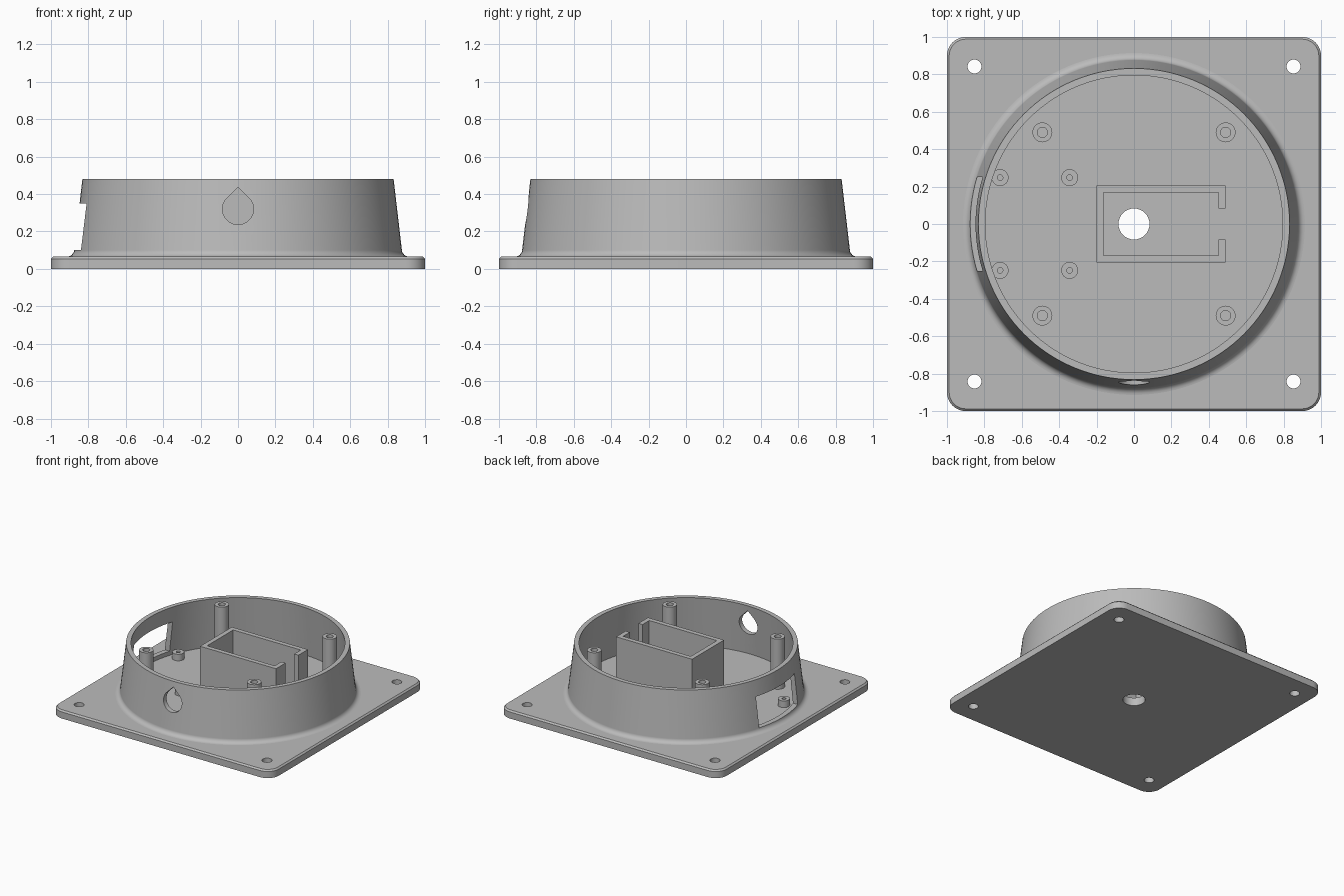
import bpy, bmesh
from math import sin, cos, pi, radians
from mathutils import Matrix

if "Cube" in bpy.data.objects:
    bpy.data.objects.remove(bpy.data.objects["Cube"], do_unlink=True)

GREY = (0.5, 0.5, 0.5, 1)
grey = bpy.data.materials.new("light grey plastic")
grey.use_nodes = True
grey.diffuse_color = GREY
grey.node_tree.nodes["Principled BSDF"].inputs["Base Color"].default_value = GREY

PLATE_TOP, RIM = 0.066, 0.48


def finish(name, bm):
    bmesh.ops.recalc_face_normals(bm, faces=bm.faces)
    mesh = bpy.data.meshes.new(name)
    bm.to_mesh(mesh)
    bm.free()
    mesh.materials.append(grey)
    obj = bpy.data.objects.new(name, mesh)
    bpy.context.collection.objects.link(obj)
    return obj


def prism(name, outline, low, high, matrix=None, chamfer=0):
    """Extrude a flat outline upward, optionally chamfering its top rim."""
    bm = bmesh.new()
    base = bm.faces.new([bm.verts.new((x, y, low)) for x, y in outline])
    grown = bmesh.ops.extrude_face_region(bm, geom=[base])["geom"]
    top = [v for v in grown if isinstance(v, bmesh.types.BMVert)]
    bmesh.ops.translate(bm, verts=top, vec=(0, 0, high - low))
    if chamfer:
        rim = [e for e in bm.edges if all(v in top for v in e.verts)]
        bmesh.ops.bevel(bm, geom=rim, offset=chamfer, segments=1, affect='EDGES')
    if matrix:
        bm.transform(matrix)
    return finish(name, bm)


def lathe(name, profile, steps, x=0, y=0):
    """Turn a closed (radius, height) profile round a vertical axis."""
    bm = bmesh.new()
    rings = []
    for i in range(steps):
        a = 2 * pi * i / steps
        rings.append([bm.verts.new((x + r * cos(a), y + r * sin(a), z)) for r, z in profile])
    for i, ring in enumerate(rings):
        after = rings[(i + 1) % steps]
        for j in range(len(profile)):
            k = (j + 1) % len(profile)
            bm.faces.new((ring[j], after[j], after[k], ring[k]))
    return finish(name, bm)


def arc(cx, cy, r, start, end, steps):
    angles = [radians(start + (end - start) * i / steps) for i in range(steps + 1)]
    return [(cx + r * cos(a), cy + r * sin(a)) for a in angles]


def rectangle(x0, x1, y0, y1):
    return [(x0, y0), (x1, y0), (x1, y1), (x0, y1)]


def cut(obj, cutters):
    for cutter in cutters:
        cutter.hide_render = True
        mod = obj.modifiers.new("cut", 'BOOLEAN')
        mod.operation, mod.solver, mod.object = 'DIFFERENCE', 'EXACT', cutter
    bpy.context.view_layer.update()
    graph = bpy.context.evaluated_depsgraph_get()
    mesh = bpy.data.meshes.new_from_object(obj.evaluated_get(graph))
    obj.modifiers.clear()
    obj.data = mesh
    for cutter in cutters:
        bpy.data.objects.remove(cutter, do_unlink=True)


# Square base plate with rounded corners, screw holes and a cable hole
corners = [(1, 1), (-1, 1), (-1, -1), (1, -1)]
outline = []
for i, (sx, sy) in enumerate(corners):
    outline += arc(sx * 0.9, sy * 0.9, 0.1, 90 * i, 90 * i + 90, 10)
plate = prism("base_plate", outline, 0, PLATE_TOP, chamfer=0.012)


def drill(x, y, r):
    return prism("drill", arc(x, y, r, 0, 350, 35), -0.1, 0.2)


cut(plate, [drill(sx * 0.853, sy * 0.842, 0.037) for sx, sy in corners] + [drill(0, 0, 0.083)])

# Tapered round wall with a fillet at its foot
foot = arc(0.914, PLATE_TOP + 0.038, 0.038, 270, 186, 6)
wall = lathe("round_wall", [(0.914, 0.05)] + foot
             + [(0.832, RIM), (0.795, RIM), (0.84, 0.05)], 128)

# Side window and teardrop cable opening in the wall
window = prism("window_cutter", rectangle(-1, -0.7, -0.25, 0.25), 0.102, 0.35)
drop = arc(0, 0.32, 0.083, 135, 405, 30) + [(0, 0.32 + 0.083 * 2 ** 0.5)]
teardrop = prism("teardrop_cutter", drop, 0.6, 1, Matrix.Rotation(pi / 2, 4, 'X'))
cut(wall, [window, teardrop])

# Open-ended compartment
xa, xb, h, t, gap = -0.2, 0.49, 0.207, 0.038, 0.083
half = [(xb, gap), (xb, h), (xa, h)]
inner = [(xa + t, h - t), (xb - t, h - t), (xb - t, gap)]
mirror = [(x, -y) for x, y in reversed(half)]
mirror_inner = [(x, -y) for x, y in reversed(inner)]
compartment = prism("compartment_wall", half + mirror + mirror_inner + inner, 0.05, RIM - 0.003)


# Hollow screw posts
def post(name, x, y, r, bore, top):
    return lathe(name, [(r, 0.05), (r, top), (bore, top), (bore, 0.05)], 32, x, y)


parts = [plate, wall, compartment]
for sx, sy in corners:
    place = ("back" if sy > 0 else "front") + ("_left" if sx > 0 else "_right")
    parts.append(post("tall_post_" + place, sx * 0.49, sy * 0.49, 0.053, 0.027, RIM - 0.002))
    parts.append(post("short_post_" + place, -0.53 + sx * 0.186, sy * 0.248, 0.045, 0.015, 0.12))

# Smooth curved faces, keep hard edges
bpy.ops.object.select_all(action='DESELECT')
for part in parts:
    part.select_set(True)
    bpy.context.view_layer.objects.active = part
bpy.ops.object.shade_smooth_by_angle(angle=radians(30))
weighted = wall.modifiers.new("even shading", 'WEIGHTED_NORMAL')
weighted.keep_sharp = True
